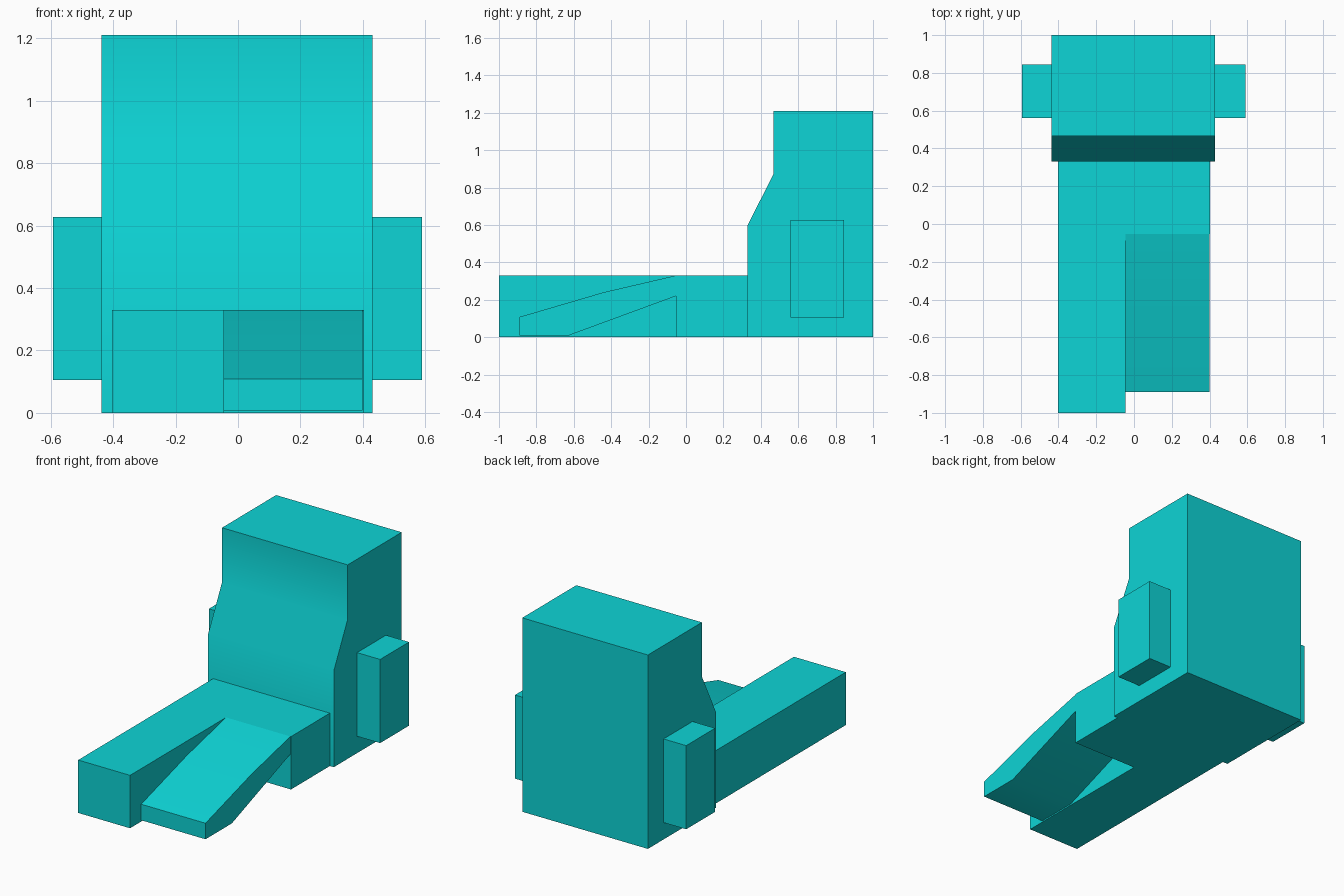
import bpy
import bmesh
from math import radians

cube = bpy.data.objects.get("Cube")
if cube:
    bpy.data.objects.remove(cube, do_unlink=True)

# Single turquoise colour
turquoise = bpy.data.materials.new("turquoise")
turquoise.use_nodes = True
colour = (0.004, 0.66, 0.67, 1)
turquoise.diffuse_color = colour
turquoise.node_tree.nodes["Principled BSDF"].inputs["Base Color"].default_value = colour


def extrude_outline(name, points, place, offset):
    """Extrude an outline; place maps each 2D point to 3D."""
    bm = bmesh.new()
    face = bm.faces.new([bm.verts.new(place(*p)) for p in points])
    result = bmesh.ops.extrude_face_region(bm, geom=[face])
    moved = [v for v in result["geom"] if isinstance(v, bmesh.types.BMVert)]
    bmesh.ops.translate(bm, verts=moved, vec=offset)
    bmesh.ops.recalc_face_normals(bm, faces=bm.faces[:])
    mesh = bpy.data.meshes.new(name)
    bm.to_mesh(mesh)
    bm.free()
    mesh.materials.append(turquoise)
    obj = bpy.data.objects.new(name, mesh)
    bpy.context.collection.objects.link(obj)
    bpy.ops.object.select_all(action="DESELECT")
    obj.select_set(True)
    bpy.context.view_layer.objects.active = obj
    bpy.ops.object.shade_smooth_by_angle(angle=radians(30))
    return obj


def side_profile(name, points, x0, x1):
    """Solid with a (y, z) outline spanning x0 to x1."""
    return extrude_outline(name, points, lambda y, z: (x0, y, z), (x1 - x0, 0, 0))


def floor_plan(name, points, z0, z1):
    """Solid with an (x, y) outline spanning z0 to z1."""
    return extrude_outline(name, points, lambda x, y: (x, y, z0), (0, 0, z1 - z0))


# Upright body with a sloping front
side_profile("upright_body",
             [(0.33, 0), (1, 0), (1, 1.21), (0.467, 1.21), (0.467, 0.87), (0.33, 0.6)],
             -0.437, 0.43)

# L-shaped base with one long straight leg
floor_plan("base_and_straight_leg",
           [(-0.403, -1), (-0.045, -1), (-0.045, -0.053), (0.403, -0.053),
            (0.403, 0.33), (-0.403, 0.33)],
           0, 0.33)

# Ramp bent down to the floor
side_profile("sloping_ramp",
             [(-0.89, 0.008), (-0.63, 0.008), (-0.053, 0.22), (-0.053, 0.33),
              (-0.44, 0.24), (-0.89, 0.108)],
             -0.045, 0.399)

# Side blocks
for side, x0, x1 in (("right", -0.593, -0.437), ("left", 0.43, 0.589)):
    floor_plan(side + "_side_block",
               [(x0, 0.56), (x1, 0.56), (x1, 0.845), (x0, 0.845)], 0.105, 0.627)
